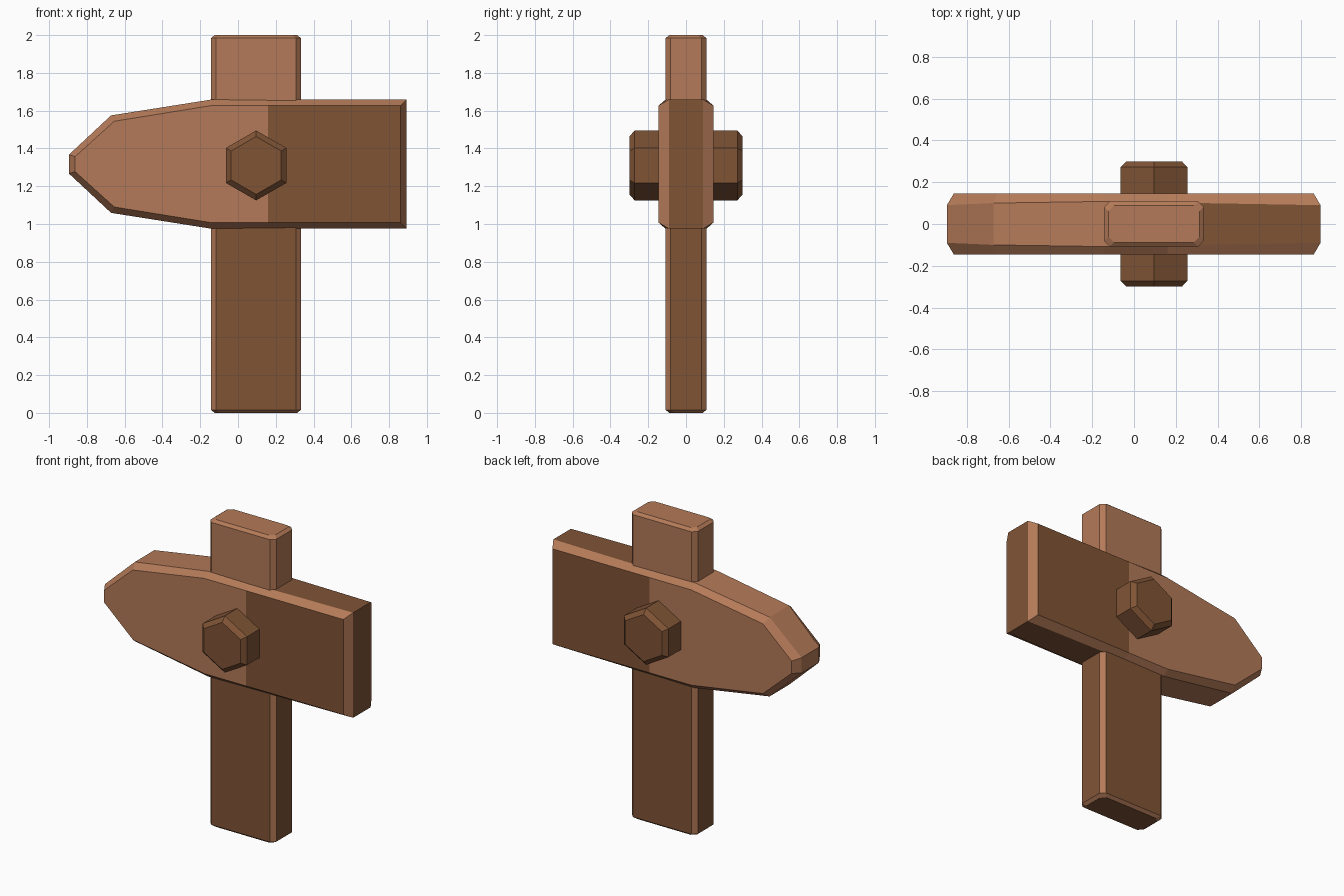
import bpy, bmesh, math

if "Cube" in bpy.data.objects:
    bpy.data.objects.remove(bpy.data.objects["Cube"])


def material(name, rgb):
    m = bpy.data.materials.new(name)
    m.diffuse_color = (*rgb, 1)
    m.use_nodes = True
    m.node_tree.nodes["Principled BSDF"].inputs["Base Color"].default_value = m.diffuse_color
    return m


LIGHT = material("light_wood", (0.456, 0.195, 0.098))
DARK = material("dark_wood", (0.214, 0.088, 0.036))


def loft(name, rings, rule, cut=None):
    """Skin matching rings, cap both ends, optionally slice, colour by rule."""
    bm = bmesh.new()
    loops = [[bm.verts.new(p) for p in r] for r in rings]
    n = len(loops[0])
    for a, b in zip(loops, loops[1:]):
        for i in range(n):
            j = (i + 1) % n
            bm.faces.new((a[i], a[j], b[j], b[i]))
    bm.faces.new(loops[0])
    bm.faces.new(loops[-1])
    if cut:
        bmesh.ops.bisect_plane(bm, geom=bm.verts[:] + bm.edges[:] + bm.faces[:],
                               plane_co=cut[0], plane_no=cut[1])
    bmesh.ops.recalc_face_normals(bm, faces=bm.faces[:])
    for f in bm.faces:
        f.material_index = int(rule(f.calc_center_median(), f.normal))
    me = bpy.data.meshes.new(name)
    bm.to_mesh(me)
    bm.free()
    me.materials.append(LIGHT)
    me.materials.append(DARK)
    ob = bpy.data.objects.new(name, me)
    bpy.context.collection.objects.link(ob)
    return ob


# Post: chamfered plank, darker below the board, pale worn edges
def post_ring(z, inset):
    hx, hy, c, cx = 0.238 - inset, 0.108 - inset, 0.027, 0.095
    pts = [(hx - c, -hy), (hx, -hy + c), (hx, hy - c), (hx - c, hy),
           (-hx + c, hy), (-hx, hy - c), (-hx, -hy + c), (-hx + c, -hy)]
    return [(x + cx, y, z) for x, y in pts]


def flat(n):
    return max(abs(n.x), abs(n.y), abs(n.z)) > 0.98


loft("post", [post_ring(0, 0.02), post_ring(0.016, 0), post_ring(1.984, 0), post_ring(2, 0.02)],
     lambda c, n: flat(n) and c.z < 1.32, ((0, 0, 1.32), (0, 0, 1)))

# Arrow board: mirrored outline (x, half height, inner x, inner half height, rim half depth)
MID = 1.317
half = [(0.892, 0.342, 0.86, 0.31, 0.09), (-0.14, 0.342, -0.14, 0.31, 0.108),
        (-0.672, 0.258, -0.655, 0.227, 0.10), (-0.895, 0.05, -0.862, 0.04, 0.09)]
outline = [(*p, 1) for p in half] + [(*p, -1) for p in reversed(half)]


def face_ring(y):
    return [(ix, y, MID + s * iz) for x, z, ix, iz, d, s in outline]


def rim_ring(side):
    return [(x, side * d, MID + s * z) for x, z, ix, iz, d, s in outline]


loft("arrow_board", [face_ring(-0.145), rim_ring(-1), rim_ring(1), face_ring(0.145)],
     lambda c, n: flat(n) and c.x > 0.16, ((0.16, 0, 0), (1, 0, 0)))


# Peg: hexagonal rod through the board with chamfered ends
def hex_ring(y, r):
    return [(0.096 + r * math.sin(math.radians(60 * k)), y, 1.31 + r * math.cos(math.radians(60 * k)))
            for k in range(6)]


loft("peg", [hex_ring(-0.3, 0.153), hex_ring(-0.272, 0.185), hex_ring(0.272, 0.185), hex_ring(0.3, 0.153)],
     lambda c, n: True)
